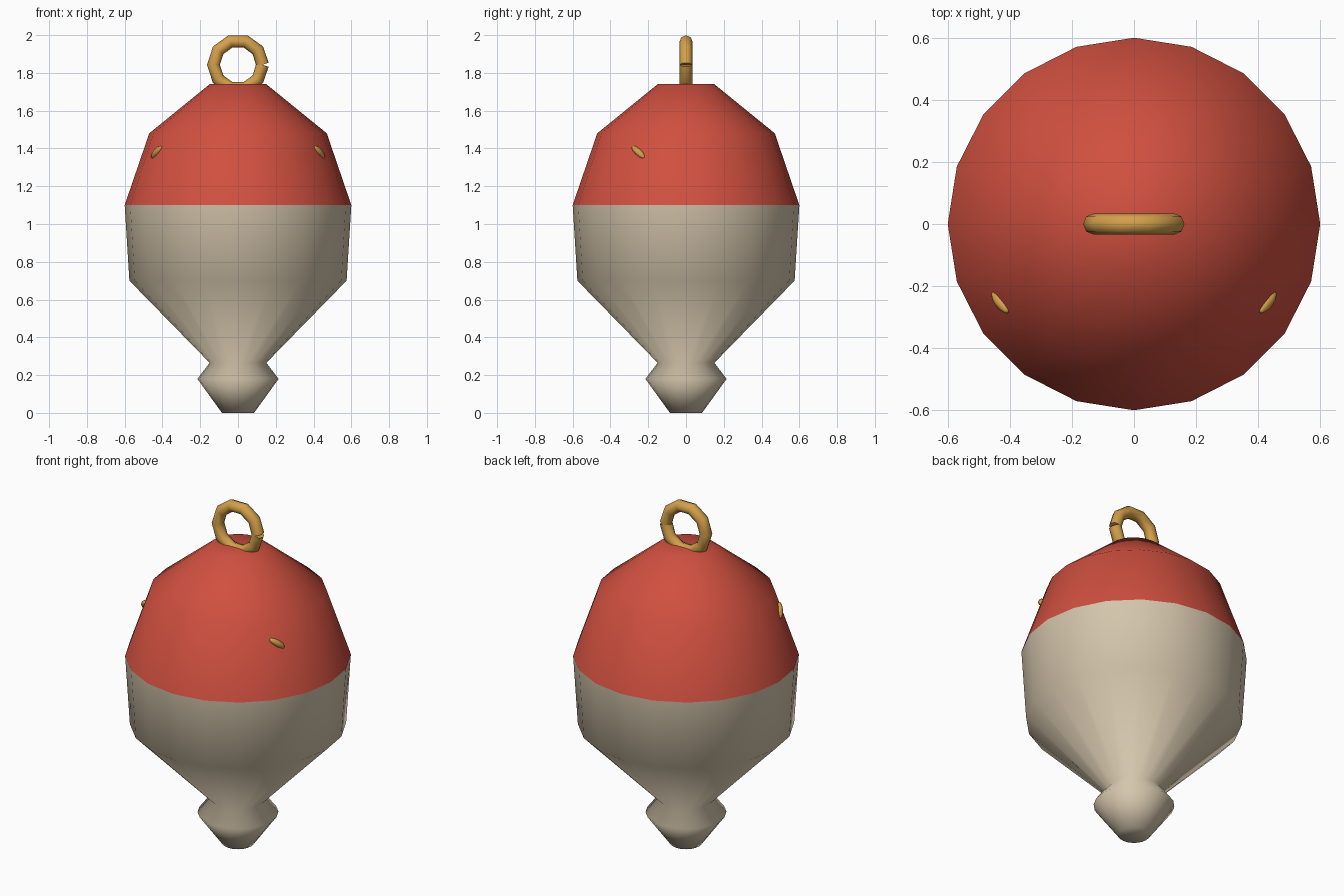
import bpy
import bmesh
from math import cos, sin, pi, radians
from mathutils import Vector

if "Cube" in bpy.data.objects:
    bpy.data.objects.remove(bpy.data.objects["Cube"])


def make_material(name, rgb):
    mat = bpy.data.materials.new(name)
    mat.use_nodes = True
    color = (*rgb, 1)
    mat.diffuse_color = color
    mat.node_tree.nodes["Principled BSDF"].inputs["Base Color"].default_value = color
    return mat


red = make_material("red paint", (0.63, 0.08, 0.05))
cream = make_material("cream paint", (0.66, 0.56, 0.41))
gold = make_material("gold metal", (0.66, 0.35, 0.07))


def add_object(name, data, mat):
    obj = bpy.data.objects.new(name, data)
    bpy.context.collection.objects.link(obj)
    data.materials.append(mat)
    return obj


def select_only(obj):
    bpy.ops.object.select_all(action="DESELECT")
    obj.select_set(True)
    bpy.context.view_layer.objects.active = obj


def smooth(obj):
    select_only(obj)
    bpy.ops.object.shade_smooth_by_angle(angle=radians(85))


def lathe(name, profile, mat, sides=20):
    """Closed solid of revolution from (radius, height) points, bottom to top."""
    bm = bmesh.new()
    rings = [[bm.verts.new((r * cos(2 * pi * i / sides), r * sin(2 * pi * i / sides), z))
              for i in range(sides)] for r, z in profile]
    for low, high in zip(rings, rings[1:]):
        for i in range(sides):
            j = (i + 1) % sides
            bm.faces.new((low[i], low[j], high[j], high[i]))
    bm.faces.new(rings[0][::-1])
    bm.faces.new(rings[-1])
    mesh = bpy.data.meshes.new(name)
    bm.to_mesh(mesh)
    bm.free()
    obj = add_object(name, mesh, mat)
    smooth(obj)
    return obj


# Lower body with its knobbed foot, and the domed upper body
lathe("lower_body", [(0.085, 0), (0.215, 0.18), (0.15, 0.265), (0.575, 0.7), (0.6, 1.1)], cream)
lathe("upper_body", [(0.6, 1.1), (0.47, 1.48), (0.15, 1.74)], red)

# Hanging ring: an open wire bent round until its ends meet
wire = bpy.data.curves.new("hanging_ring", "CURVE")
wire.dimensions = "3D"
wire.bevel_depth = 0.034
wire.bevel_resolution = 2
wire.use_fill_caps = True
segments = 10
spline = wire.splines.new("POLY")
spline.points.add(segments)
for i, point in enumerate(spline.points):
    a = 2 * pi * i / segments
    point.co = (0.13 * cos(a), 0, 1.843 + 0.13 * sin(a), 1)
ring = add_object("hanging_ring", wire, gold)
select_only(ring)
bpy.ops.object.convert(target="MESH")
smooth(bpy.context.view_layer.objects.active)

# Small metal studs half sunk into the front of the upper body
for side, label in ((1, "left"), (-1, "right")):
    bm = bmesh.new()
    bmesh.ops.create_uvsphere(bm, u_segments=8, v_segments=6, radius=1)
    bmesh.ops.scale(bm, vec=(0.019, 0.019, 0.052), verts=bm.verts)
    mesh = bpy.data.meshes.new(label + "_stud")
    bm.to_mesh(mesh)
    bm.free()
    stud = add_object(label + "_stud", mesh, gold)
    stud.location = (0.43 * side, -0.252, 1.38)
    tilt = Vector((-0.05 * side, -0.065, 0.06))
    stud.rotation_euler = tilt.to_track_quat("Z", "Y").to_euler()
    smooth(stud)
